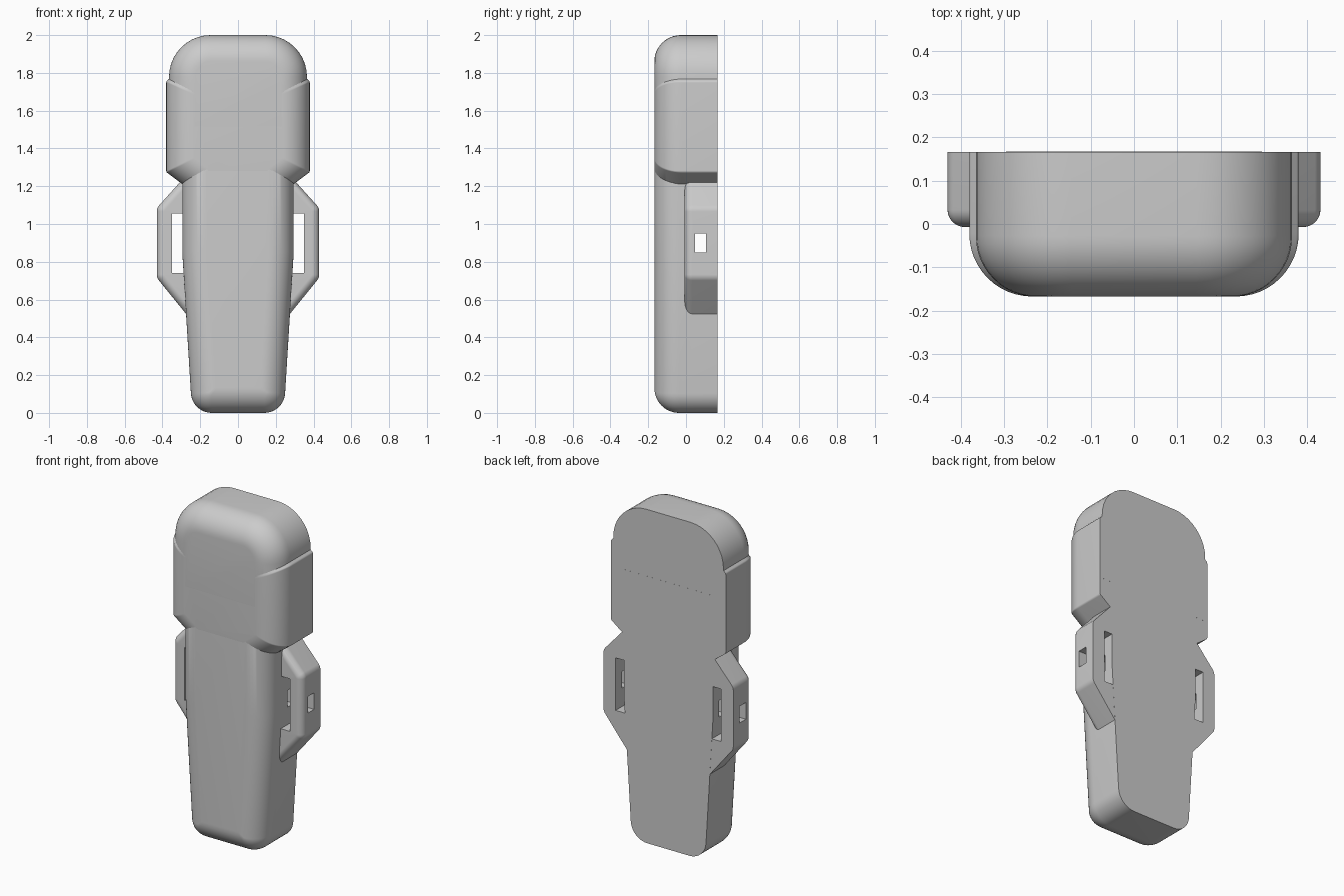
import bpy, bmesh, math
from mathutils import Vector

cube = bpy.data.objects.get("Cube")
if cube:
    bpy.data.objects.remove(cube, do_unlink=True)

BACK, FRONT = 0.167, -0.167

grey = bpy.data.materials.new("light grey plastic")
grey.use_nodes = True
colour = (0.6, 0.6, 0.6, 1)
grey.diffuse_color = colour
grey.node_tree.nodes["Principled BSDF"].inputs["Base Color"].default_value = colour


def rounded_outline(half, inset, steps=10):
    """Inset a mirrored convex outline; half holds (x, z, corner radius), bottom to top."""
    corners = half + [(-x, z, r) for x, z, r in reversed(half)]
    pts = [Vector((x, z)) for x, z, r in corners]
    n, ring = len(pts), []
    for i, p in enumerate(pts):
        a = (p - pts[i - 1]).normalized()
        b = (pts[(i + 1) % n] - p).normalized()
        na, nb = Vector((-a.y, a.x)), Vector((-b.y, b.x))
        bisector = (na + nb) / (1 + na.dot(nb))
        if corners[i][2] == 0:
            ring.append(p + bisector * inset)
            continue
        radius = max(corners[i][2] - inset, 0.01)
        centre = p + bisector * (inset + radius)
        start, turn = math.atan2(-na.y, -na.x), a.angle(b)
        for k in range(steps + 1):
            t = start + turn * k / steps
            ring.append(centre + radius * Vector((math.cos(t), math.sin(t))))
    return ring


def rounded_slab(name, half, front, back, edge, steps=12):
    """Slab with a flat back and a round edge around its front."""
    bm = bmesh.new()
    levels = [(back, 0)]
    for k in range(steps + 1):
        t = math.pi / 2 * k / steps
        levels.append((front + edge * (1 - math.sin(t)), edge * (1 - math.cos(t))))
    rings = [[bm.verts.new((p.x, y, p.y)) for p in rounded_outline(half, d)]
             for y, d in levels]
    for low, high in zip(rings, rings[1:]):
        for i in range(len(low)):
            bm.faces.new((low[i - 1], low[i], high[i], high[i - 1]))
    bm.faces.new(rings[0])
    bm.faces.new(rings[-1])
    bmesh.ops.recalc_face_normals(bm, faces=bm.faces)
    return add_object(name, bm)


def add_object(name, bm):
    mesh = bpy.data.meshes.new(name)
    bm.to_mesh(mesh)
    bm.free()
    mesh.materials.append(grey)
    obj = bpy.data.objects.new(name, mesh)
    bpy.context.collection.objects.link(obj)
    return obj


def cut_box(target, x, y, z):
    """Cut a box, given by its ranges, out of the target."""
    bm = bmesh.new()
    bmesh.ops.create_cube(bm, size=1)
    for v in bm.verts:
        v.co = [(r[0] + r[1]) / 2 + c * (r[1] - r[0]) for r, c in zip((x, y, z), v.co)]
    cutter = add_object("cutter", bm)
    mod = target.modifiers.new("cut", "BOOLEAN")
    mod.operation, mod.object, mod.solver = "DIFFERENCE", cutter, "EXACT"
    bpy.context.view_layer.objects.active = target
    bpy.ops.object.modifier_apply(modifier=mod.name)
    bpy.data.objects.remove(cutter, do_unlink=True)


# Tapered handle
body = rounded_slab("handle", [(0.243, 0, 0.11), (0.295, 0.85, 0), (0.295, 1.6, 0)],
                    FRONT, BACK, 0.13)

# Rounded head and the wider block around its lower half
head = rounded_slab("head", [(0.365, 1.38, 0), (0.365, 2.0, 0.22)],
                    FRONT - 0.0006, BACK - 0.0004, 0.14)
block = rounded_slab("grip_block", [(0.2, 1.14, 0), (0.38, 1.275, 0.015),
                                    (0.38, 1.755, 0.015), (0.15, 1.956, 0)],
                     FRONT - 0.0003, BACK - 0.0008, 0.145)

# Side loops with strap slots
loops = rounded_slab("strap_loops", [(0.235, 0.475, 0), (0.43, 0.715, 0.05),
                                     (0.43, 1.085, 0.05), (0.25, 1.285, 0)],
                     -0.007, BACK - 0.0006, 0.04)
for side in (-1, 1):
    cut_box(loops, sorted((side * 0.27, side * 0.35)), (-0.3, 0.3), (0.74, 1.055))

# Cross hole running from side to side
for part in (body, loops):
    cut_box(part, (-0.6, 0.6), (0.047, 0.107), (0.85, 0.95))

bpy.ops.object.select_all(action="DESELECT")
for part in (body, head, block, loops):
    part.select_set(True)
bpy.context.view_layer.objects.active = body
bpy.ops.object.shade_smooth_by_angle(angle=math.radians(30))
